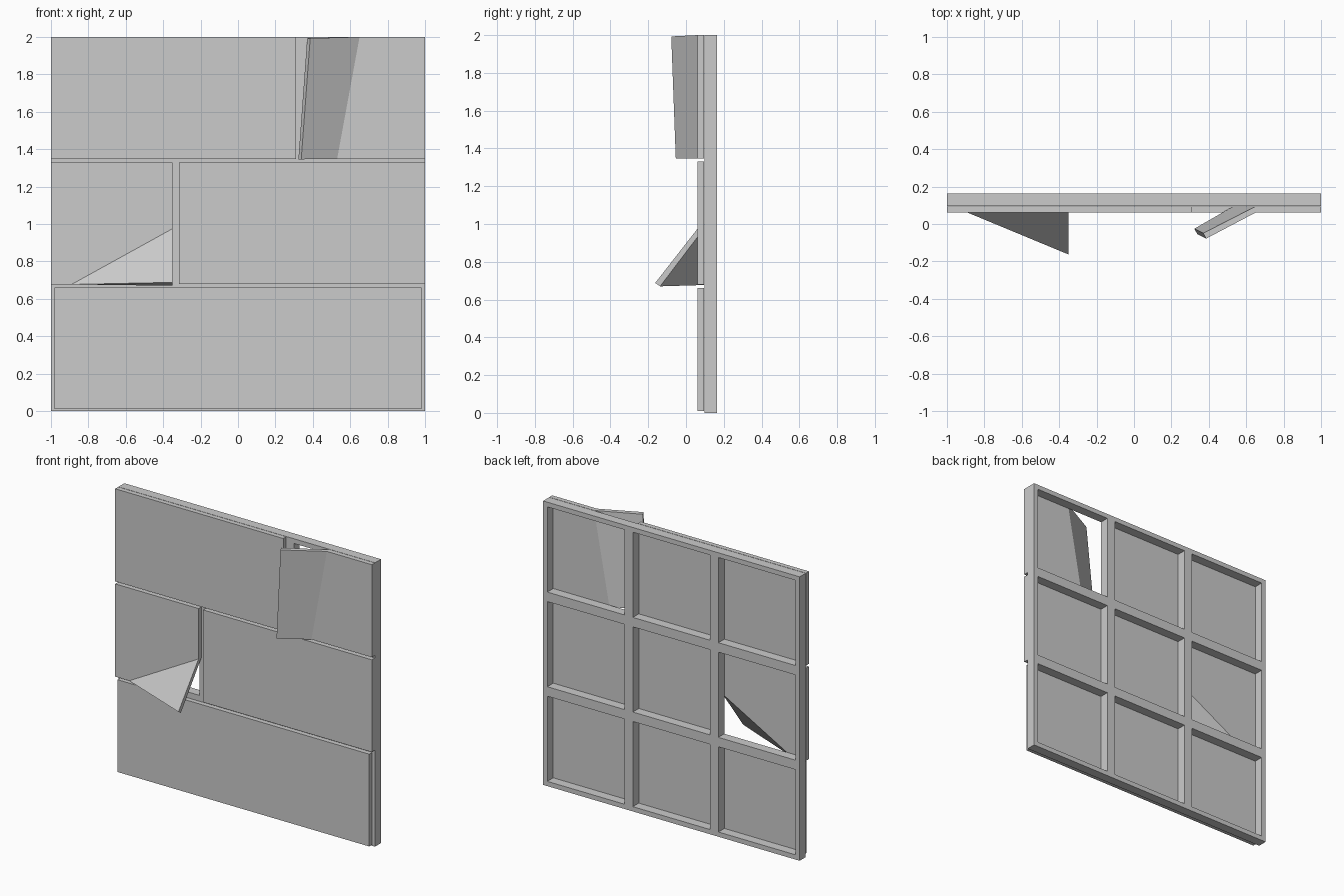
import bpy, bmesh

if "Cube" in bpy.data.objects:
    bpy.data.objects.remove(bpy.data.objects["Cube"])

FRAME_FRONT, FRAME_BACK = 0.097, 0.163
PLANK_FRONT, PLANK_BACK = 0.061, 0.094


def finish(name, bm):
    bmesh.ops.recalc_face_normals(bm, faces=bm.faces)
    mesh = bpy.data.meshes.new(name)
    bm.to_mesh(mesh)
    bm.free()
    obj = bpy.data.objects.new(name, mesh)
    bpy.context.collection.objects.link(obj)
    return obj


def lattice_frame(name, cells=3, border=0.0333):
    """Square frame with a grid of openings, extruded to depth."""
    size = 2 / cells
    cuts = [0.0]
    for i in range(cells):
        cuts += [i * size + border, (i + 1) * size - border]
    cuts.append(2.0)
    n = len(cuts)
    bm = bmesh.new()
    v = [[bm.verts.new((x - 1, FRAME_FRONT, z)) for z in cuts] for x in cuts]
    for i in range(n - 1):
        for j in range(n - 1):
            if i % 2 and j % 2:
                continue  # opening
            bm.faces.new((v[i][j], v[i + 1][j], v[i + 1][j + 1], v[i][j + 1]))
    ext = bmesh.ops.extrude_face_region(bm, geom=bm.faces[:], use_keep_orig=True)
    moved = [g for g in ext["geom"] if isinstance(g, bmesh.types.BMVert)]
    bmesh.ops.translate(bm, verts=moved, vec=(0, FRAME_BACK - FRAME_FRONT, 0))
    return finish(name, bm)


def plank(name, outline, panels=None, bent=None):
    """Plank from an (x, z) outline; bent maps a corner to its new front/back points."""
    bent = bent or {}
    n = len(outline)
    panels = panels or [range(n)]
    bm = bmesh.new()
    front, back = [], []
    for i, (x, z) in enumerate(outline):
        f, b = bent.get(i, ((x, PLANK_FRONT, z), (x, PLANK_BACK, z)))
        front.append(bm.verts.new(f))
        back.append(bm.verts.new(b))
    for p in panels:
        bm.faces.new([front[i] for i in p])
        bm.faces.new([back[i] for i in reversed(p)])
    for i in range(n):
        j = (i + 1) % n
        bm.faces.new((front[i], back[i], back[j], front[j]))
    return finish(name, bm)


def rect(x0, x1, z0, z1):
    return [(x0, z0), (x1, z0), (x1, z1), (x0, z1)]


# Backing lattice
lattice_frame("lattice_frame")

# Straight planks
plank("bottom_plank", rect(-0.98, 0.98, 0.01, 0.66))
plank("middle_right_plank", rect(-0.315, 1, 0.68, 1.33))
plank("top_left_plank", rect(-1, 0.31, 1.348, 2))

# Short middle plank with its lower corner peeled forward
plank("middle_left_plank",
      [(-1, 0.677), (-0.89, 0.677), (-0.35, 0.677), (-0.35, 0.975), (-0.35, 1.33), (-1, 1.33)],
      panels=[(0, 1, 3, 4, 5), (1, 2, 3)],
      bent={2: ((-0.35, -0.163, 0.688), (-0.35, -0.137, 0.67))})

# Top plank with its loose end folded forward
plank("top_right_plank",
      [(0.33, 1.348), (0.53, 1.348), (1, 1.348), (1, 2), (0.65, 2), (0.37, 2)],
      panels=[(0, 1, 4, 5), (1, 2, 3, 4)],
      bent={0: ((0.338, -0.054, 1.346), (0.323, -0.025, 1.346)),
            5: ((0.386, -0.078, 1.993), (0.370, -0.049, 1.993))})
